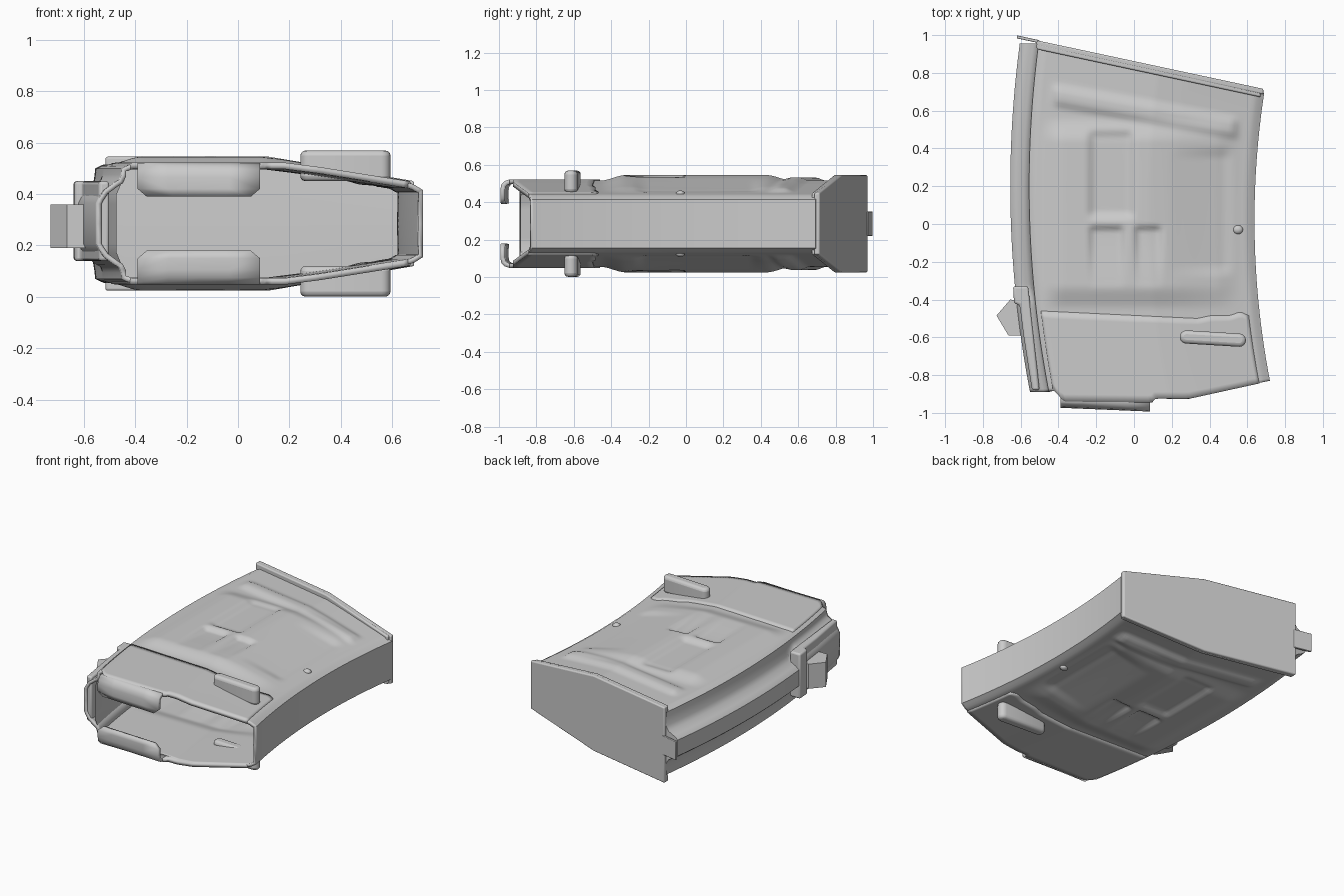
import bpy, bmesh, math

if "Cube" in bpy.data.objects:
    bpy.data.objects.remove(bpy.data.objects["Cube"])

ZC = 0.285  # mid-plane of the symmetric shell


def lerp(pts, x):
    if x <= pts[0][0]:
        return pts[0][1]
    for (a, p), (b, q) in zip(pts, pts[1:]):
        if x <= b:
            return p + (q - p) * (x - a) / (b - a)
    return pts[-1][1]


def step(a, b, x):
    t = max(0, min(1, (x - a) / (b - a)))
    return t * t * (3 - 2 * t)


def pad(x, y, x0, x1, y0, y1, e=0.03):
    return (step(x0 - e, x0 + e, x) * step(-x1 - e, -x1 + e, -x)
            * step(y0 - e, y0 + e, y) * step(-y1 - e, -y1 + e, -y))


def left(y):
    return -0.555 + 0.088 * (y - 0.2) ** 2


def right(y):
    return 0.638 + 0.113 * (y - 0.02) ** 2


SECTION = [(0, 0.215), (0.025, 0.23), (0.53, 0.23), (0.65, 0.212), (0.965, 0.155), (1, 0.13)]


def finish(ob, angle=40):
    bpy.ops.object.select_all(action='DESELECT')
    ob.select_set(True)
    bpy.context.view_layer.objects.active = ob
    bpy.ops.object.shade_smooth_by_angle(angle=math.radians(angle))
    return ob


def make(name, bm, mirror=False, thick=0, bevel=0):
    me = bpy.data.meshes.new(name)
    bm.to_mesh(me)
    bm.free()
    ob = bpy.data.objects.new(name, me)
    bpy.context.collection.objects.link(ob)
    ob.location.z = ZC
    finish(ob)
    if mirror:
        m = ob.modifiers.new("mirror", 'MIRROR')
        m.use_axis = (False, False, True)
        m.merge_threshold = 0.0005
    if thick:
        s = ob.modifiers.new("wall", 'SOLIDIFY')
        s.thickness, s.offset = thick, -1
    if bevel:
        b = ob.modifiers.new("bevel", 'BEVEL')
        b.width, b.segments, b.limit_method = bevel, 3, 'ANGLE'
    return ob


def grid(rows):
    bm = bmesh.new()
    vs = [[bm.verts.new(p) for p in r] for r in rows]
    for a, b in zip(vs, vs[1:]):
        for i in range(len(a) - 1):
            bm.faces.new((a[i], a[i + 1], b[i + 1], b[i]))
    bmesh.ops.remove_doubles(bm, verts=bm.verts, dist=0.0002)
    bm.normal_update()
    if sum(f.normal.z * f.calc_area() for f in bm.faces) < 0:
        bmesh.ops.reverse_faces(bm, faces=bm.faces)
    return bm


def prism(pts, axis, lo, hi):
    bm = bmesh.new()
    put = (lambda a, b, c: (a, b, c)) if axis == 'z' else (lambda a, b, c: (a, c - 0.214 * a, b))
    f = bm.faces.new([bm.verts.new(put(a, b, lo)) for a, b in pts])
    g = bmesh.ops.extrude_face_region(bm, geom=[f])
    for v in g['geom']:
        if isinstance(v, bmesh.types.BMVert):
            v.co["xyz".index('z' if axis == 'z' else 'y')] += hi - lo
    bmesh.ops.recalc_face_normals(bm, faces=bm.faces)
    return bm


def relief(x, y):
    # pressed panels and the slanted rib of the side wall
    h = 0.03 * pad(x, y, -0.44, 0.5, -0.39, 0.5, 0.07) * (1 - 0.6 * step(0.1, 0.6, x))
    h -= 0.022 * pad(x, y, -0.23, -0.01, 0.04, 0.48)
    for x0, x1 in ((-0.23, -0.06), (0.01, 0.14)):
        h -= 0.022 * pad(x, y, x0, x1, -0.33, -0.02, 0.02) * step(-0.4, 0, y)
    h -= 0.014 * pad(x, y, 0.2, 0.5, -0.25, 0.38, 0.04) * step(0.1, 0.5, x)
    d = y - (0.68 - 0.18 * (x + 0.42))
    h += 0.018 * pad(x, d, -0.42, 0.54, -0.045, 0.045, 0.03)
    return h


# Hollow curved shell, closed at the floor; the spine is wide at the mouth, a narrow ridge behind
MOUTH = [(-0.43, -0.885), (0.1, -0.9), (0.28, -0.915), (0.72, -0.83)]
SPINE = [(-0.1, 0, 0), (-0.1, 0.08, 0.055), (-0.09, 0.1, 0.065), (-0.07, 0.13, 0.078),
         (-0.03, 0.16, 0.098), (-0.012, 0.17, 0.13), (-0.003, 0.19, 0.185)]
N, M = 72, 110
rows = []
for j in range(M + 1):
    v = j / M
    row = []
    for off, h0, h1 in SPINE:
        y = -0.89 + v * (0.955 + 0.89)
        row.append((left(y) + off, y, h0 + (h1 - h0) * step(-0.43, -0.33, y)))
    for i in range(N + 1):
        s = i / N
        y0 = lerp(MOUTH, -0.45 + 1.17 * s)
        y1 = 0.84 - 0.214 * (-0.51 + 1.195 * s)
        y = y0 + v * (y1 - y0)
        x = left(y) + s * (right(y) - left(y))
        row.append((x, y, lerp(SECTION, s) + relief(x, y)))
    row.append((row[-1][0], row[-1][1], 0))
    rows.append(row)
rows.append([(x, y, 0) for x, y, h in rows[-1]])
make("magazine_shell", grid(rows), True, 0.02)

# Inner wall closing off the spine near the mouth
rows = [[(left(y) - 0.02 + 0.02 * k / 5 * (k > 3), y, 0.19 * k / 5) for k in range(6)]
        for y in [-0.885 + 0.55 * j / 12 for j in range(13)]]
make("spine_inner_wall", grid(rows), True)

# Reinforcing plates around the mouth
BACK = [(-0.49, -0.46), (0.33, -0.50), (0.4, -0.485), (0.5, -0.485), (0.56, -0.465), (0.6, -0.485)]
FRONT = [(-0.43, -0.87), (-0.38, -0.94), (0.08, -0.945), (0.1, -0.925), (0.28, -0.925), (0.69, -0.838)]
rows = []
for j in range(13):
    row = []
    for i in range(61):
        s = 0.02 + 0.93 * i / 60
        y0, y1 = lerp(BACK, -0.51 + 1.17 * s), lerp(FRONT, -0.45 + 1.17 * s)
        y = y0 + (y1 - y0) * j / 12
        row.append((left(y) + s * (right(y) - left(y)), y, lerp(SECTION, s) + 0.007))
    rows.append(row)
make("mouth_plate", grid(rows), True, 0.025)

# Curled feed lips
LIP = [(-0.9, 0.236, 0), (-0.945, 0.236, 0), (-0.97, 0.228, 0), (-0.987, 0.21, 0),
       (-0.993, 0.18, 0), (-0.993, 0.135, 0), (-0.99, 0.105, 0.035)]
rows = [[(-0.39 + c + (0.475 - 2 * c) * k / 4, y + 0.02 * (1 - k / 4) * (y < -0.95), z)
         for k in range(5)] for y, z, c in LIP]
make("feed_lip", grid(rows), True, 0.025)

# Long stop lugs on both sides
lug = []
for cx, cy, a0 in ((0.558, -0.615, -90), (0.277, -0.598, 90)):
    for k in range(9):
        a = math.radians(a0 + 180 * k / 8)
        lug.append((cx + 0.035 * math.cos(a), cy + 0.035 * math.sin(a)))
make("stop_lug", prism(lug, 'z', 0.165, 0.284), True, 0, 0.02)

# Catch on the spine: wide base and angled tooth
make("catch_base", prism([(-0.64, -0.33), (-0.56, -0.33), (-0.5, -0.88), (-0.54, -0.88),
                          (-0.585, -0.59), (-0.605, -0.43), (-0.635, -0.42)],
                         'z', -0.145, 0.165), bevel=0.012)
make("catch_tooth", prism([(-0.728, -0.485), (-0.655, -0.40), (-0.55, -0.42), (-0.53, -0.59),
                           (-0.665, -0.59)], 'z', -0.095, 0.075))

# Slanted floor plate, its side rails and the small rear tab
plate = [(-0.515, -0.26), (0.12, -0.26), (0.685, -0.165), (0.685, 0.165), (0.12, 0.26), (-0.515, 0.26)]
make("floor_plate", prism(plate, 'y', 0.832, 0.862), bevel=0.008)
rail = [(-0.515, 0.215), (0.12, 0.215), (0.67, 0.125), (0.67, 0.165), (0.12, 0.26), (-0.515, 0.26)]
make("floor_rail", prism(rail, 'y', 0.815, 0.845), True, 0, 0.008)
make("floor_tab", prism([(-0.62, -0.065), (-0.5, -0.065), (-0.5, 0.065), (-0.62, 0.065)],
                        'y', 0.85, 0.866), bevel=0.004)

# Small dimple at the front edge of the wall
for sgn in (1, -1):
    bpy.ops.mesh.primitive_uv_sphere_add(segments=16, ring_count=8, radius=0.03,
                                         location=(0.55, -0.03, ZC + sgn * 0.16))
    ob = bpy.context.object
    ob.name = "wall_dimple"
    ob.scale = (0.9, 0.8, 0.6)
    finish(ob)
